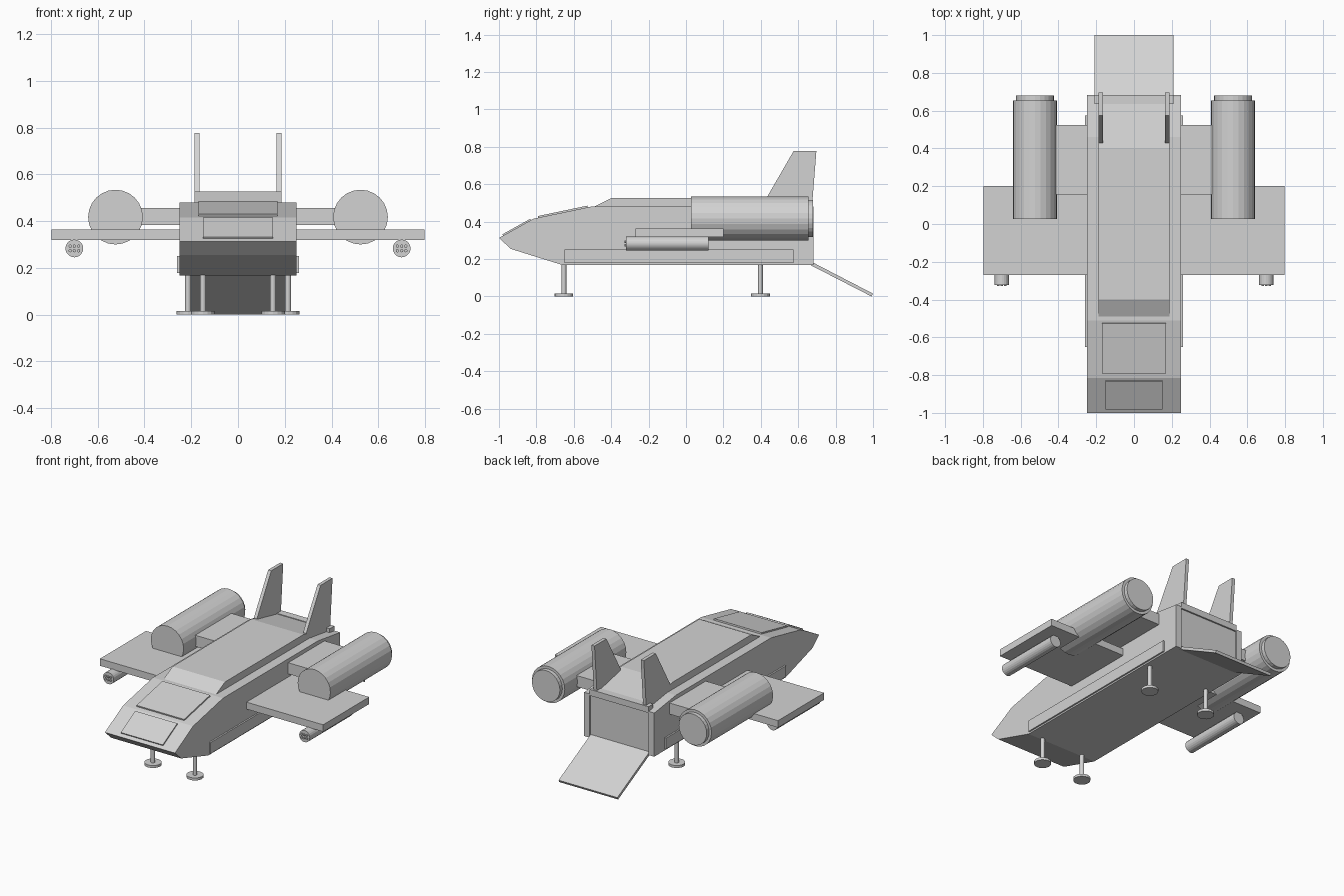
import bpy, math
from mathutils import Vector

old = bpy.data.objects.get("Cube")
if old:
    bpy.data.objects.remove(old, do_unlink=True)

grey = bpy.data.materials.new("light_grey")
grey.use_nodes = True
COLOUR = (0.65, 0.65, 0.65, 1)
grey.diffuse_color = COLOUR
grey.node_tree.nodes["Principled BSDF"].inputs["Base Color"].default_value = COLOUR


def make(name, verts, faces):
    mesh = bpy.data.meshes.new(name)
    mesh.from_pydata(verts, [], faces)
    mesh.materials.append(grey)
    obj = bpy.data.objects.new(name, mesh)
    bpy.context.collection.objects.link(obj)
    return obj


def extrude(name, profile, x0, x1):
    """Extrude a (y, z) profile, listed clockwise from +x, between two x values."""
    n = len(profile)
    verts = [(x, y, z) for x in (x0, x1) for y, z in profile]
    faces = [tuple(range(n)), tuple(range(2 * n - 1, n - 1, -1))]
    faces += [(i, i + n, (i + 1) % n + n, (i + 1) % n) for i in range(n)]
    return make(name, verts, faces)


def box(name, x0, x1, y0, y1, z0, z1):
    return extrude(name, [(y0, z0), (y0, z1), (y1, z1), (y1, z0)], x0, x1)


def cylinder(name, start, end, radius, sides):
    start, end = Vector(start), Vector(end)
    axis = end - start
    bpy.ops.mesh.primitive_cylinder_add(
        vertices=sides, radius=radius, depth=axis.length, location=(start + end) / 2,
        rotation=axis.to_track_quat('Z', 'Y').to_euler())
    obj = bpy.context.object
    obj.name = name
    obj.data.materials.append(grey)
    return obj


def slope_plate(name, low, high, a, b, half_width, lift):
    """Thin plate on the slope low-high, covering the fractions a to b."""
    low, high = Vector(low), Vector(high)
    out = Vector((low.y - high.y, high.x - low.x)).normalized() * lift
    p, q = low.lerp(high, a), low.lerp(high, b)
    return extrude(name, [p, p + out, q + out, q], -half_width, half_width)


# Hull and raised roof deck
nose, brow, shoulder = (-1, 0.313), (-0.815, 0.416), (-0.51, 0.48)
extrude("hull", [(0.672, 0.168), (-0.66, 0.168), (-0.936, 0.254), nose, brow,
                 shoulder, (0.46, 0.48), (0.672, 0.45)], -0.25, 0.25)
extrude("roof_deck", [(0.66, 0.44), (-0.49, 0.44), (-0.49, 0.48), (-0.4, 0.526),
                      (0.4, 0.526), (0.66, 0.47)], -0.187, 0.187)

# Nose panels
slope_plate("nose_panel", nose, brow, 0.12, 0.92, 0.15, 0.008)
slope_plate("windshield", brow, shoulder, 0.08, 0.95, 0.17, 0.009)

# Rear door frame and lowered ramp
box("door_lintel", -0.21, 0.21, 0.634, 0.682, 0.44, 0.48)
extrude("ramp", [(0.665, 0.168), (0.672, 0.185), (1, 0.015), (0.992, 0)], -0.21, 0.21)

for side, s in (("left", 1), ("right", -1)):
    def sided(x0, x1):
        return min(s * x0, s * x1), max(s * x0, s * x1)

    box(side + "_door_pillar", *sided(0.21, 0.25), 0.66, 0.682, 0.168, 0.45)
    box(side + "_side_strip", *sided(0.24, 0.26), -0.65, 0.575, 0.178, 0.25)
    box(side + "_wing", *sided(0.24, 0.797), -0.27, 0.2, 0.318, 0.363)
    box(side + "_engine_pylon", *sided(0.18, 0.45), 0.155, 0.525, 0.383, 0.455)
    extrude(side + "_tail_fin", [(0.43, 0.46), (0.43, 0.526), (0.575, 0.777),
                                 (0.697, 0.777), (0.672, 0.46)], *sided(0.165, 0.187))

    # Engine
    x, z = s * 0.524, 0.417
    cylinder(side + "_engine", (x, 0.027, z), (x, 0.655, z), 0.117, 24)
    cylinder(side + "_engine_nozzle", (x, 0.64, z), (x, 0.68, z), 0.1, 24)

    # Wing gun with a cluster of six muzzles
    x, z = s * 0.7, 0.283
    cylinder(side + "_gun", (x, -0.322, z), (x, 0.12, z), 0.038, 20)
    for i in range(6):
        mx, mz = x + (i % 3 - 1) * 0.018, z + (i // 3 - 0.5) * 0.02
        cylinder(f"{side}_muzzle_{i + 1}", (mx, -0.329, mz), (mx, -0.31, mz), 0.007, 8)

    # Landing legs
    for end, lx, ly in (("front", 0.15, -0.653), ("rear", 0.213, 0.398)):
        cylinder(f"{side}_{end}_leg", (s * lx, ly, 0.01), (s * lx, ly, 0.19), 0.013, 12)
        cylinder(f"{side}_{end}_foot", (s * lx, ly, 0), (s * lx, ly, 0.016), 0.05, 16)
